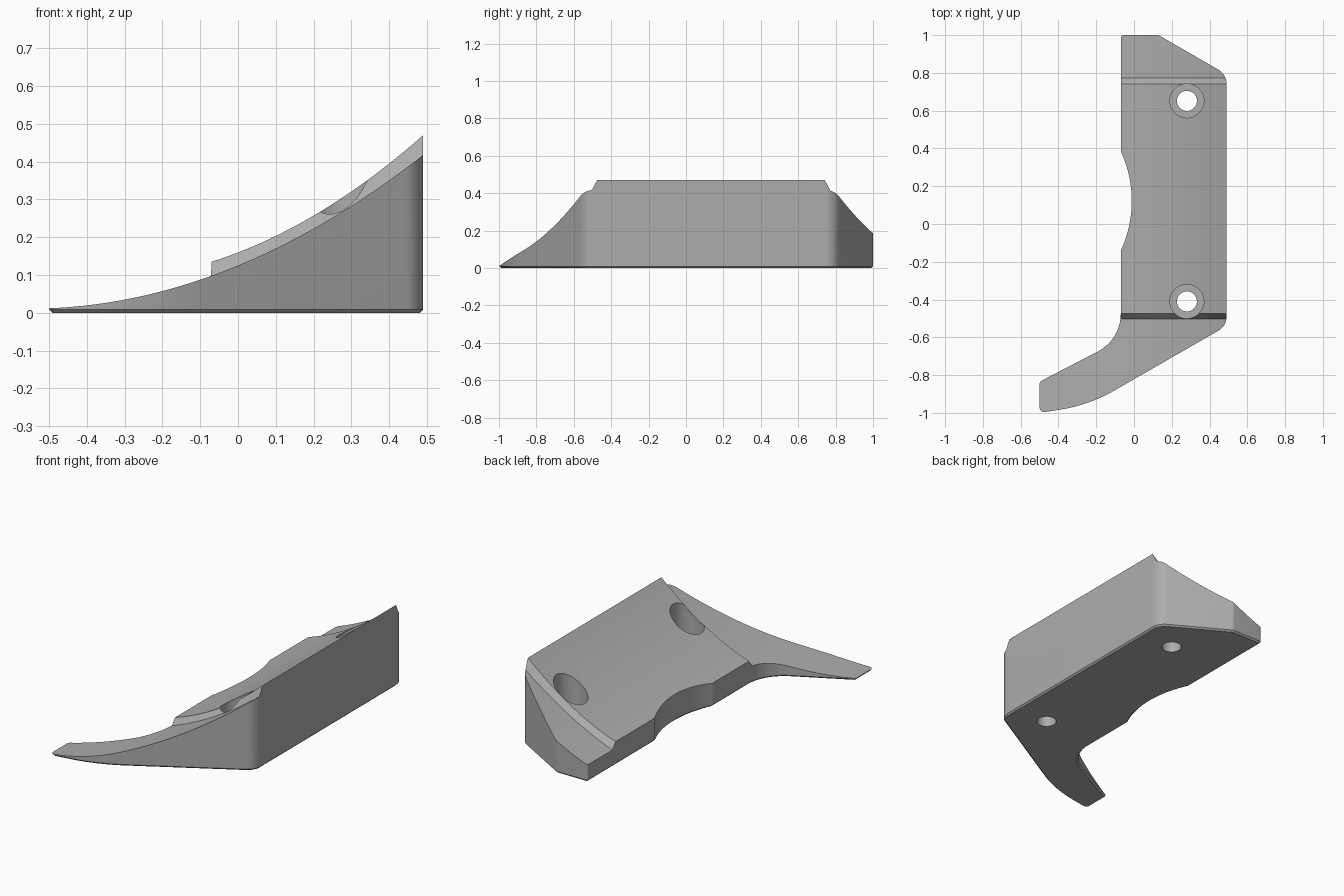
import bpy, bmesh
from math import atan2, cos, sin, tan, pi, radians
from mathutils import Vector

cube = bpy.data.objects.get("Cube")
if cube:
    bpy.data.objects.remove(cube, do_unlink=True)

grey = bpy.data.materials.new("plain grey")
grey.use_nodes = True
colour = (0.42, 0.42, 0.42, 1)
grey.diffuse_color = colour
grey.node_tree.nodes["Principled BSDF"].inputs["Base Color"].default_value = colour


def make_object(name, bm):
    bmesh.ops.recalc_face_normals(bm, faces=bm.faces)
    mesh = bpy.data.meshes.new(name)
    bm.to_mesh(mesh)
    bm.free()
    mesh.materials.append(grey)
    obj = bpy.data.objects.new(name, mesh)
    bpy.context.collection.objects.link(obj)
    return obj


def fillet(a, b, c, r, steps=10):
    """Points of an arc of radius r rounding corner b."""
    if r == 0:
        return [b]
    u, v = (a - b).normalized(), (c - b).normalized()
    half = u.angle(v) / 2
    centre = b + (u + v).normalized() * (r / sin(half))
    start = b + u * (r / tan(half)) - centre
    end = b + v * (r / tan(half)) - centre
    a0 = atan2(start.y, start.x)
    sweep = (atan2(end.y, end.x) - a0 + pi) % (2 * pi) - pi
    return [centre + r * Vector((cos(a0 + sweep * i / steps), sin(a0 + sweep * i / steps)))
            for i in range(steps + 1)]


def boolean(target, cutter, operation):
    mod = target.modifiers.new("cut", 'BOOLEAN')
    mod.object, mod.operation, mod.solver = cutter, operation, 'EXACT'
    bpy.context.view_layer.objects.active = target
    bpy.ops.object.modifier_apply(modifier=mod.name)
    bpy.data.objects.remove(cutter, do_unlink=True)


# Footprint corners: x, y, rounding radius
corners = [(-0.07, 1, 0.015), (0.13, 1, 0.03), (0.49, 0.792, 0.087),
           (0.49, -0.54, 0.087), (-0.24, -0.96, 0.85), (-0.5, -1, 0.025),
           (-0.5, -0.835, 0.02), (-0.07, -0.612, 0.225), (-0.07, -0.14, 0)]
# Shallow circular bite in the low side
bite_r, bite_x, bite_y = 0.625, -0.637, 0.122
for i in range(1, 24):
    a = radians(-24.8 + 49.6 * i / 24)
    corners.append((bite_x + bite_r * cos(a), bite_y + bite_r * sin(a), 0))
corners.append((-0.07, 0.385, 0))

pts = [Vector(c[:2]) for c in corners]
outline = []
for i, c in enumerate(corners):
    outline += fillet(pts[i - 1], pts[i], pts[(i + 1) % len(pts)], c[2])

# Body prism with a small chamfer round the base
bm = bmesh.new()
base = bm.faces.new([bm.verts.new((p.x, p.y, 0)) for p in outline])
ext = bmesh.ops.extrude_face_region(bm, geom=[base], use_keep_orig=True)
bmesh.ops.translate(bm, vec=(0, 0, 0.7),
                    verts=[g for g in ext["geom"] if isinstance(g, bmesh.types.BMVert)])
bmesh.ops.recalc_face_normals(bm, faces=bm.faces)
bmesh.ops.bevel(bm, geom=list(base.edges), offset=0.009, segments=1, affect='EDGES')
body = make_object("wedge_bracket", bm)


# Curved upper surface, with a raised middle section
def low(x):
    return 0.012 + 0.2 * (x + 0.5) + 0.374 * (x + 0.5) * (x + 0.07)


def high(x):
    return 0.135 + 0.452 * (x + 0.07) + 0.503 * (x + 0.07) * (x - 0.2)


sections = [(-1.1, low), (-0.502, low), (-0.475, high),
            (0.742, high), (0.772, low), (1.1, low)]
xs = [-0.52 + 1.04 * i / 48 for i in range(49)]
bm = bmesh.new()
rings = []
for y, height in sections:
    ring = [bm.verts.new((x, y, height(x))) for x in xs]
    ring += [bm.verts.new((xs[-1], y, -0.2)), bm.verts.new((xs[0], y, -0.2))]
    rings.append(ring)
for r0, r1 in zip(rings, rings[1:]):
    for i in range(len(r0)):
        j = (i + 1) % len(r0)
        bm.faces.new((r0[i], r0[j], r1[j], r1[i]))
bm.faces.new(rings[0])
bm.faces.new(rings[-1])
boolean(body, make_object("top_shape", bm), 'INTERSECT')

# Counterbored screw holes
for y in (0.652, -0.41):
    for radius, bottom in ((0.053, -0.1), (0.09, 0.1)):
        bm = bmesh.new()
        bmesh.ops.create_cone(bm, cap_ends=True, segments=48,
                              radius1=radius, radius2=radius, depth=1)
        bmesh.ops.translate(bm, vec=(0.28, y, bottom + 0.5), verts=bm.verts)
        boolean(body, make_object("hole_cutter", bm), 'DIFFERENCE')

bpy.ops.object.select_all(action='DESELECT')
body.select_set(True)
bpy.context.view_layer.objects.active = body
bpy.ops.object.shade_smooth_by_angle(angle=radians(22))
